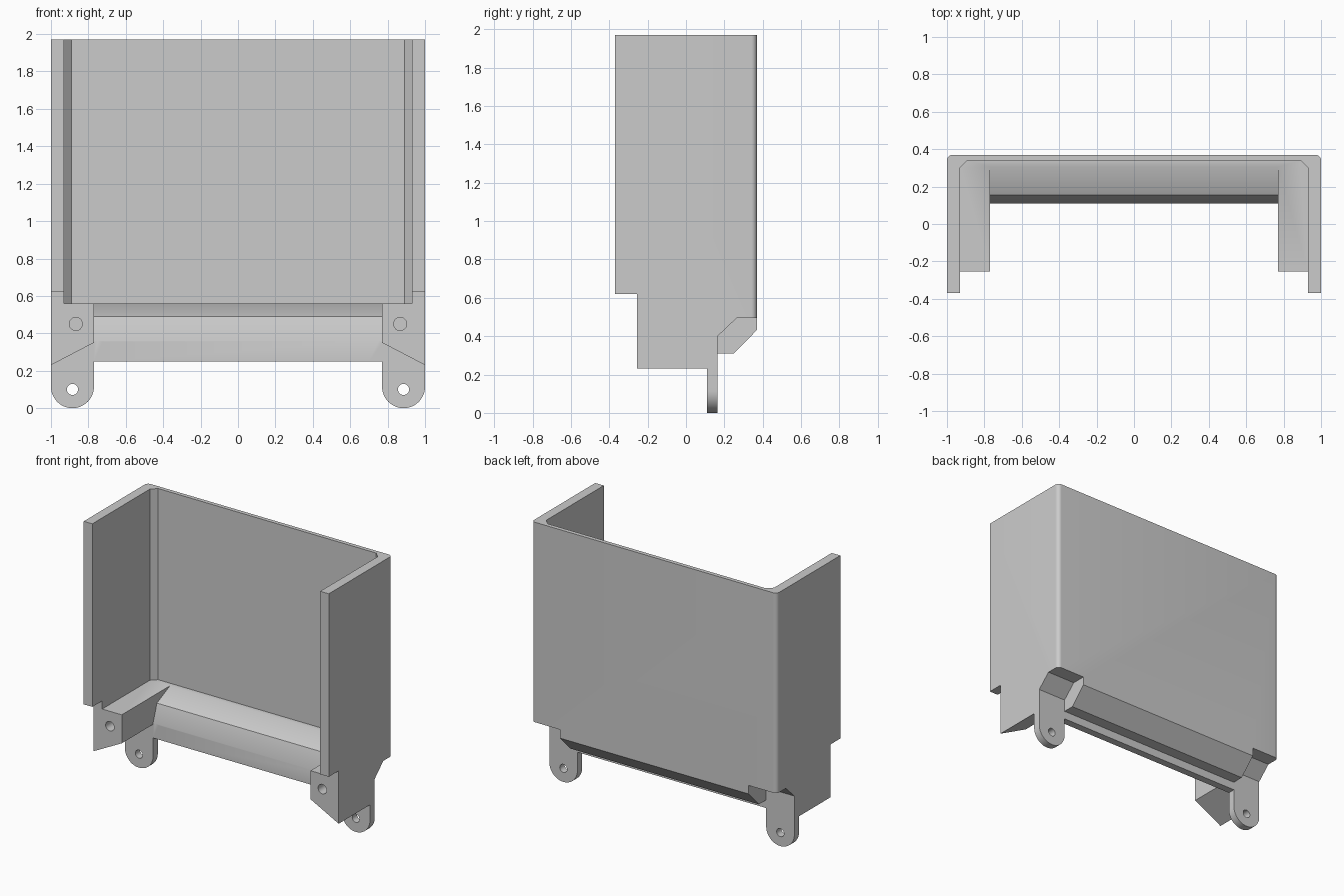
import bpy
import bmesh
from math import sin, cos, pi

cube = bpy.data.objects.get("Cube")
if cube:
    bpy.data.objects.remove(cube, do_unlink=True)

grey = bpy.data.materials.new("light grey")
grey.use_nodes = True
colour = (0.6, 0.6, 0.6, 1)
grey.diffuse_color = colour
grey.node_tree.nodes["Principled BSDF"].inputs["Base Color"].default_value = colour


def prism(name, points, axis, low, high):
    """Extrude a flat outline along one axis; points hold the other two coordinates in order."""
    def place(p, d):
        return {"x": (d, p[0], p[1]), "y": (p[0], d, p[1]), "z": (p[0], p[1], d)}[axis]
    bm = bmesh.new()
    bottom = [bm.verts.new(place(p, low)) for p in points]
    top = [bm.verts.new(place(p, high)) for p in points]
    bm.faces.new(bottom)
    bm.faces.new(top)
    for i in range(len(points)):
        j = (i + 1) % len(points)
        bm.faces.new((bottom[i], bottom[j], top[j], top[i]))
    bmesh.ops.recalc_face_normals(bm, faces=bm.faces)
    mesh = bpy.data.meshes.new(name)
    bm.to_mesh(mesh)
    bm.free()
    mesh.materials.append(grey)
    obj = bpy.data.objects.new(name, mesh)
    bpy.context.collection.objects.link(obj)
    return obj


def arc(cx, cy, r, start, end, steps):
    return [(cx + r * cos(start + (end - start) * i / steps),
             cy + r * sin(start + (end - start) * i / steps)) for i in range(steps + 1)]


def box(u0, u1, v0, v1):
    return [(u0, v0), (u1, v0), (u1, v1), (u0, v1)]


def cut(target, points, axis, low, high):
    cutter = prism("cutter", points, axis, low, high)
    cutter.hide_render = True
    mod = target.modifiers.new("cut", "BOOLEAN")
    mod.operation = "DIFFERENCE"
    mod.solver = "EXACT"
    mod.object = cutter
    bpy.context.view_layer.objects.active = target
    bpy.ops.object.modifier_apply(modifier=mod.name)
    bpy.data.objects.remove(cutter, do_unlink=True)


# Solid block with rounded back corners
R = 0.03
outline = [(-1, -0.37), (1, -0.37)]
outline += arc(1 - R, 0.37 - R, R, 0, pi / 2, 8)
outline += arc(R - 1, 0.37 - R, R, pi / 2, pi, 8)
housing = prism("open_housing", outline, "z", 0, 1.97)

# Open front cavity with chamfered inner corners
cut(housing, [(-0.93, -0.5), (0.93, -0.5), (0.93, 0.30), (0.89, 0.34),
              (-0.89, 0.34), (-0.93, 0.30)], "z", 0.56, 2.2)

# Step under the front edge of the side walls
cut(housing, box(-0.6, -0.255, -0.1, 0.62), "x", -1.2, 1.2)

# Sloping centre channel and its underside
cut(housing, [(-0.5, -0.1), (0.11, -0.1), (0.11, 0.36), (0.155, 0.49),
              (0.305, 0.56), (0.305, 0.65), (-0.5, 0.65)], "x", -0.77, 0.77)
cut(housing, [(0.05, -0.1), (0.5, -0.1), (0.5, 0.565), (0.25, 0.31),
              (0.165, 0.31), (0.165, 0.25), (0.05, 0.25)], "x", -0.77, 0.77)

for s in (-1, 1):
    # Relief behind each mounting tab
    cut(housing, [(0.165, -0.1), (0.5, -0.1), (0.5, 0.495), (0.265, 0.495),
                  (0.165, 0.40)], "x", *sorted((s * 0.77, s * 1.2)))
    # Slanted underside of each front block
    cut(housing, [(s * 0.7, -0.1), (s * 1.1, -0.1), (s * 1.1, 0.178),
                  (s * 0.77, 0.35), (s * 0.7, 0.387)], "y", -0.5, 0.11)
    # Round end of each tab
    r = 0.115
    cut(housing, [(s * 0.7, r)] + [(s * x, z) for x, z in arc(0.885, r, r, pi, 2 * pi, 24)]
        + [(s * 1.1, r), (s * 1.1, -0.1), (s * 0.7, -0.1)], "y", 0, 0.3)
    # Tab pin hole and blind screw hole in the block
    cut(housing, arc(s * 0.885, 0.10, 0.03, 0, 2 * pi, 24)[:-1], "y", 0, 0.3)
    cut(housing, arc(s * 0.867, 0.45, 0.035, 0, 2 * pi, 24)[:-1], "y", -0.5, -0.1)

bpy.ops.object.select_all(action="DESELECT")
housing.select_set(True)
bpy.context.view_layer.objects.active = housing
bpy.ops.object.shade_smooth_by_angle(angle=pi / 7)
